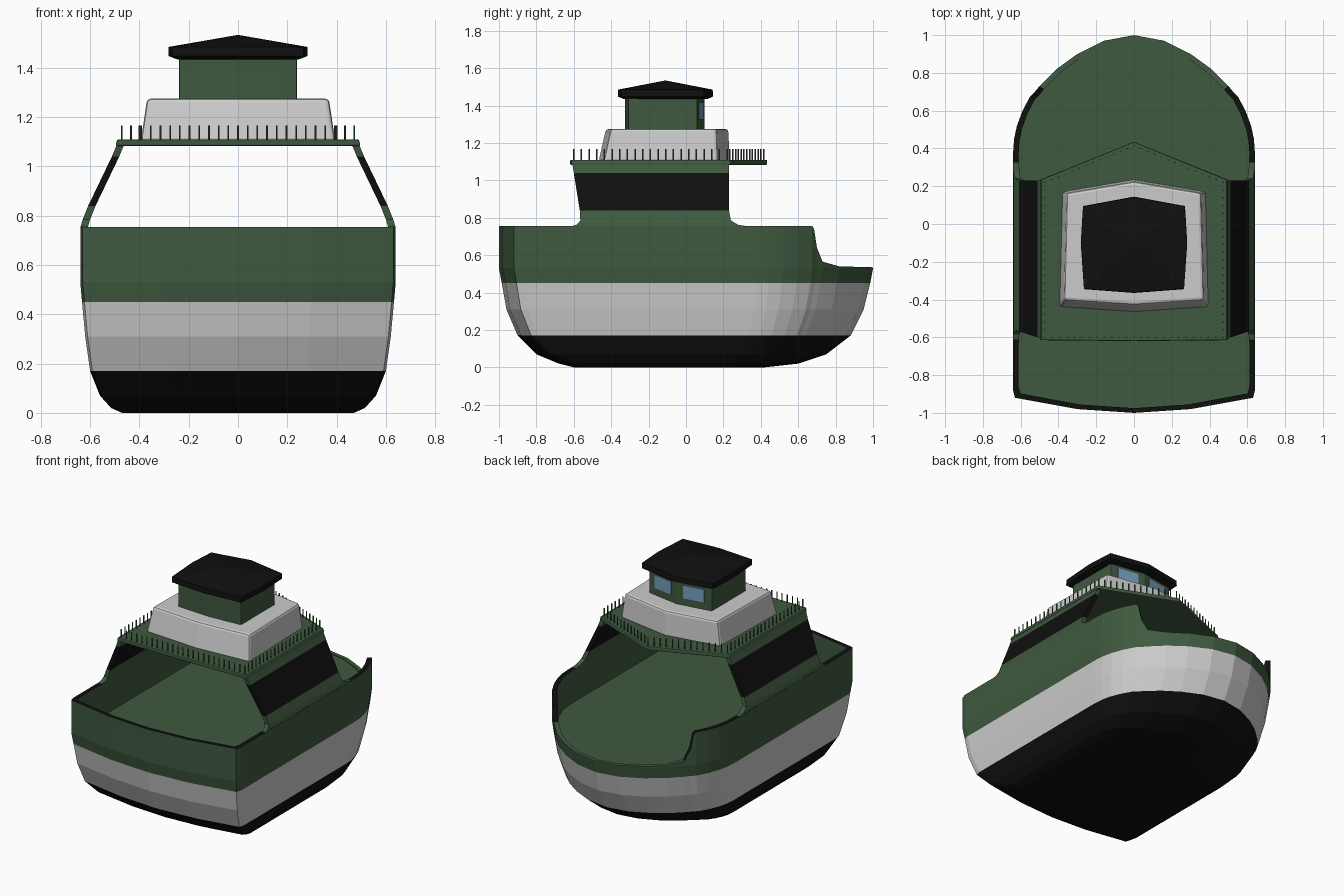
import bpy, bmesh, math

if "Cube" in bpy.data.objects:
    bpy.data.objects.remove(bpy.data.objects["Cube"])


def mat(name, col):
    m = bpy.data.materials.new(name)
    m.diffuse_color = (*col, 1)
    m.use_nodes = True
    m.node_tree.nodes["Principled BSDF"].inputs["Base Color"].default_value = m.diffuse_color
    return m


GREEN = mat("green", (0.05, 0.1, 0.05))
GREY = mat("pale_grey", (0.58, 0.58, 0.58))
BLACK = mat("black", (0.005, 0.005, 0.005))
BLUE = mat("window_blue", (0.18, 0.35, 0.5))
ALL = [GREEN, GREY, BLACK, BLUE]


def finish(name, bm, bevel=0):
    bmesh.ops.recalc_face_normals(bm, faces=bm.faces)
    me = bpy.data.meshes.new(name)
    bm.to_mesh(me)
    bm.free()
    for m in ALL:
        me.materials.append(m)
    ob = bpy.data.objects.new(name, me)
    bpy.context.collection.objects.link(ob)
    if bevel:
        b = ob.modifiers.new("bevel", "BEVEL")
        b.width, b.segments, b.limit_method = bevel, 2, "ANGLE"
        b.angle_limit = math.radians(40)
    return ob


def loft(name, rings, mats, bevel=0):
    """Closed skin through rings of equal length; one material per band."""
    bm = bmesh.new()
    vr = [[bm.verts.new(p) for p in r] for r in rings]
    n = len(vr[0])
    for a, b, m in zip(vr, vr[1:], mats):
        for i in range(n):
            j = (i + 1) % n
            f = bm.faces.new((a[i], a[j], b[j], b[i]))
            mm = m(f) if callable(m) else m
            f.material_index = ALL.index(mm)
    for r, m in ((vr[0], mats[0]), (vr[-1], mats[-1])):
        f = bm.faces.new(r)
        f.material_index = ALL.index(m)
    return finish(name, bm, bevel)


def mirrored(half):
    return half + [(-x, y) for x, y in reversed(half) if x > 0]


def at(pts, z, sx=1, sy=1, cy=0):
    return [(x * sx, cy + (y - cy) * sy, z) for x, y in pts]


# hull: plan outline scaled per level, with a bulwark dropping away at the bow
outline = mirrored([(0, 1), (.16, .97), (.3, .9), (.41, .82), (.5, .73), (.525, .70),
                    (.54, .685), (.55, .675), (.59, .6), (.62, .52), (.635, .45), (.64, .38),
                    (.64, -.88), (.63, -.92), (.3, -.98), (0, -1)])


def level(z, w, bow, stern):
    return [(x * w / .64, y * (bow if y > 0 else stern), z) for x, y in outline]


def rim_z(y):
    steps = [(.675, .755), (.685, .74), (.70, .64), (.73, .565), (.82, .54), (1, .535)]
    if y <= .675:
        return .755
    for (y0, z0), (y1, z1) in zip(steps, steps[1:]):
        if y <= y1:
            return z0 + (z1 - z0) * (y - y0) / (y1 - y0)


def rim(k, ky):
    return [(x * k, y * ky, rim_z(y)) for x, y in outline]


rings = [level(0, .47, .42, .60), level(.02, .515, .60, .68), level(.07, .56, .75, .80),
         level(.17, .60, .88, .90), level(.31, .62, .95, .96), level(.45, .633, .985, .985),
         level(.53, .64, 1, 1), rim(1, 1), rim(.955, .975),
         [(x * .955, y * .975, .53) for x, y in outline]]
loft("hull", rings, [BLACK] * 3 + [GREY] * 2 + [GREEN] * 2 +
     [lambda f: BLACK if f.calc_center_median().z > .6 else GREEN, GREEN])

# leaning side walls with a dark band, flared into the bulwark
rows = [(.75, .64, -.63, .36), (.762, .637, -.585, .28), (.785, .63, -.565, .24),
        (.84, .608, -.568, .23), (1.04, .512, -.60, .23), (1.10, .487, -.61, .23)]
for s, side in ((1, "right"), (-1, "left")):
    sections = [[(s * x, y0, z), (s * x, y1, z), (s * (x - .03), y1, z), (s * (x - .03), y0, z)]
                for z, x, y0, y1 in rows]
    loft(side + "_wall", sections, [GREEN, GREEN, GREEN, BLACK, GREEN])

# upper deck with pointed bow side
deck = mirrored([(0, .435), (.49, .235), (.49, -.615), (0, -.62)])
loft("upper_deck", [at(deck, 1.083, 1.015), at(deck, 1.11)], [GREEN], .006)

# railing posts around the upper deck
edge = [(0, .415), (.472, .22), (.472, -.6), (0, -.6)]
posts = set()
for (x0, y0), (x1, y1) in zip(edge, edge[1:]):
    n = round(math.hypot(x1 - x0, y1 - y0) / .04)
    for i in range(n + 1):
        x, y = x0 + (x1 - x0) * i / n, y0 + (y1 - y0) * i / n
        posts |= {(round(x, 4), round(y, 4)), (round(-x, 4), round(y, 4))}
bm = bmesh.new()
for x, y in sorted(posts):
    made = bmesh.ops.create_cone(bm, cap_ends=True, segments=6, radius1=.004, radius2=.004, depth=.065)
    bmesh.ops.translate(bm, verts=made["verts"], vec=(x, y, 1.134))
for f in bm.faces:
    f.material_index = ALL.index(GREEN)
finish("railing_posts", bm)

# grey deckhouse
house = mirrored([(0, .235), (.38, .17), (.395, -.44), (0, -.467)])
loft("deckhouse", [at(house, 1.10), at(house, 1.275, .935, .93, .09)], [GREY], .015)

# wheelhouse cabin and its windows
cabin = mirrored([(0, .1), (.24, .06), (.24, -.31), (0, -.325)])
loft("wheelhouse", [at(cabin, 1.26), at(cabin, 1.45)], [GREEN], .006)
for s, side in ((1, "right"), (-1, "left")):
    pane = [(s * x, .1 - x / 6 + d) for x, d in ((.045, .005), (.19, .005), (.19, -.01), (.045, -.01))]
    loft(side + "_window", [at(pane, 1.325), at(pane, 1.415)], [BLUE])

# hipped roof
roof = mirrored([(0, .145), (.27, .095), (.282, -.1), (.265, -.345), (0, -.365)])
loft("roof", [at(roof, 1.435, .88, .88, -.11), at(roof, 1.448, 1, 1), at(roof, 1.485, 1, .99, -.11),
              at(roof, 1.533, .02, .02, -.11)], [BLACK] * 3)
